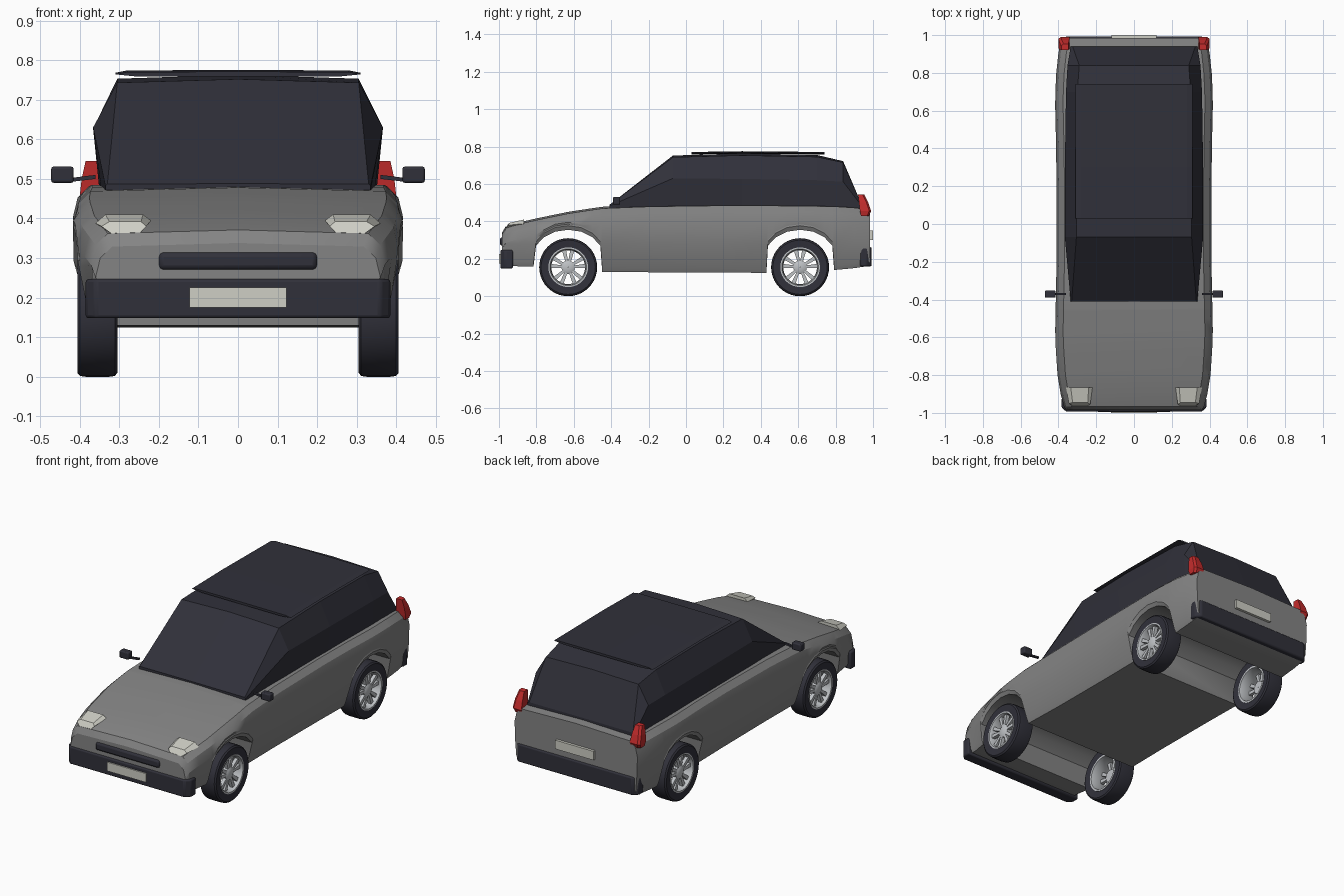
import bpy, bmesh, math
from mathutils import Matrix, Vector

if "Cube" in bpy.data.objects:
    bpy.data.objects.remove(bpy.data.objects["Cube"])


def material(name, rgb):
    m = bpy.data.materials.new(name)
    m.diffuse_color = (*rgb, 1)
    m.use_nodes = True
    m.node_tree.nodes["Principled BSDF"].inputs["Base Color"].default_value = m.diffuse_color
    return m


GREY = material("body grey", (0.23, 0.23, 0.23))
DARK = material("dark trim", (0.03, 0.03, 0.042))
RED = material("tail red", (0.55, 0.025, 0.025))
PALE = material("lamp white", (0.62, 0.62, 0.56))
SILVER = material("wheel silver", (0.52, 0.54, 0.56))


def finish(name, bm, mat, smooth=30, bevel=0):
    bmesh.ops.recalc_face_normals(bm, faces=bm.faces)
    me = bpy.data.meshes.new(name)
    bm.to_mesh(me)
    bm.free()
    me.materials.append(mat)
    ob = bpy.data.objects.new(name, me)
    bpy.context.collection.objects.link(ob)
    bpy.ops.object.select_all(action='DESELECT')
    bpy.context.view_layer.objects.active = ob
    ob.select_set(True)
    if bevel:
        b = ob.modifiers.new("bevel", 'BEVEL')
        b.width, b.segments = bevel, 2
    if smooth:
        bpy.ops.object.shade_smooth_by_angle(angle=math.radians(smooth))
    return ob


def loft(name, rings, mat, smooth=30, bevel=0):
    """Skin closed rings of equal point count and cap both ends."""
    bm = bmesh.new()
    vs = [[bm.verts.new(p) for p in r] for r in rings]
    n = len(vs[0])
    for a, b in zip(vs, vs[1:]):
        for i in range(n):
            bm.faces.new((a[i], a[(i + 1) % n], b[(i + 1) % n], b[i]))
    bm.faces.new(vs[0])
    bm.faces.new(vs[-1])
    return finish(name, bm, mat, smooth, bevel)


def box(name, lo, hi, mat, bevel=0):
    ring = lambda z: [(lo[0], lo[1], z), (hi[0], lo[1], z), (hi[0], hi[1], z), (lo[0], hi[1], z)]
    return loft(name, [ring(lo[2]), ring(hi[2])], mat, 30 if bevel else 0, bevel)


def interp(table, y):
    for (y0, a), (y1, b) in zip(table, table[1:]):
        if y <= y1:
            return a + (b - a) * max(0, y - y0) / (y1 - y0)
    return table[-1][1]


def symmetric(y, half, crown):
    """Half section (bottom to top) mirrored in x, with a centre top point."""
    return ([(x, y, z) for x, z in half] + [(0, y, crown)]
            + [(-x, y, z) for x, z in reversed(half)])


# Body shell: sections along y, bottom edge follows the wheel arches
FRONT, REAR = -0.63, 0.61
DECK = [(-0.985, 0.335), (-0.965, 0.368), (-0.9, 0.39), (-0.8, 0.413), (-0.62, 0.45),
        (-0.4, 0.482), (0.3, 0.492), (0.85, 0.485), (0.985, 0.468)]
WIDTH = [(-0.985, 0.36), (-0.95, 0.38), (-0.8, 0.405), (-0.6, 0.418), (-0.2, 0.41),
         (0.3, 0.41), (0.65, 0.418), (0.85, 0.41), (0.985, 0.385)]
ARCH = [(-0.172, 0.27), (-0.13, 0.315), (-0.07, 0.345), (0, 0.355),
        (0.07, 0.345), (0.13, 0.315), (0.172, 0.27)]

stations = [(-0.985, 0.17, 0.0), (-0.965, 0.165, 0.0), (-0.9, 0.16, 0.02), (-0.815, 0.16, 0.02)]
stations += [(FRONT + o, z, 0.0) for o, z in ARCH]
stations += [(-0.448, 0.13, 0.04), (-0.2, 0.128, 0.04), (0.2, 0.126, 0.04), (0.43, 0.125, 0.04)]
stations += [(REAR + o, z, 0.0) for o, z in ARCH]
stations += [(0.792, 0.14, 0.03), (0.9, 0.15, 0.02), (0.965, 0.16, 0.01), (0.985, 0.17, 0.01)]

rings = []
for y, low, tuck in stations:
    top, w = interp(DECK, y), interp(WIDTH, y)
    half = [(w - tuck - 0.01, low), (w - tuck, low + 0.022),
            (w - 0.003, max(0.28, low + 0.03) if top > 0.36 else 0.25),
            (w, max(top - 0.085, low + 0.04)), (w - 0.012, top - 0.035),
            (w - 0.042, top - 0.006)]
    rings.append(symmetric(y, half, top + 0.003))
loft("body_shell", rings, GREY, 25)

# Glasshouse: base, waist and roof edge at each section
cabin = [(-0.41, (0.335, 0.47), (0.335, 0.482), (0.33, 0.487), 0.488),
         (-0.07, (0.345, 0.47), (0.366, 0.63), (0.305, 0.743), 0.752),
         (0.3, (0.35, 0.47), (0.366, 0.627), (0.305, 0.753), 0.763),
         (0.7, (0.35, 0.47), (0.36, 0.62), (0.3, 0.745), 0.755),
         (0.84, (0.345, 0.47), (0.352, 0.612), (0.29, 0.715), 0.722),
         (0.94, (0.335, 0.465), (0.335, 0.482), (0.325, 0.487), 0.488)]
loft("glasshouse", [symmetric(y, h, c) for y, *h, c in cabin], DARK, 0)

# Roof panel with thinned edges
panel = [(0.03, 0.764), (0.3, 0.768), (0.74, 0.764)]
loft("roof_panel", [symmetric(y, [(0.25, z - 0.006), (0.31, z), (0.28, z + 0.006)], z + 0.007)
                    for y, z in panel], DARK, 0)


# Bumpers wrap around the corners
def bumper(name, s, y_face, y_back, z0, z1):
    outline = [(0.385, y_back), (0.385, y_face - 0.025), (0.36, y_face),
               (-0.36, y_face), (-0.385, y_face - 0.025), (-0.385, y_back)]
    loft(name, [[(x, s * y, z) for x, y in outline] for z in (z0, z1)], DARK, 30, 0.008)


bumper("front_bumper", -1, 0.993, 0.925, 0.148, 0.247)
bumper("rear_bumper", 1, 0.993, 0.93, 0.16, 0.262)

# Grille and number plates
box("grille", (-0.2, -0.995, 0.27), (0.2, -0.96, 0.315), DARK, 0.012)
box("front_plate", (-0.122, -1.0, 0.175), (0.122, -0.991, 0.225), PALE)
box("rear_plate", (-0.12, 0.984, 0.3), (0.12, 1.0, 0.35), PALE)

for s, side in ((1, "right"), (-1, "left")):
    # Headlamp wedge
    lamp_front = [(0.25, -0.965, 0.362), (0.32, -0.965, 0.362), (0.345, -0.95, 0.38),
                  (0.325, -0.945, 0.392), (0.245, -0.945, 0.392), (0.232, -0.955, 0.38)]
    lamp_back = [(0.245, -0.865, 0.37), (0.335, -0.865, 0.37), (0.36, -0.865, 0.388),
                 (0.335, -0.865, 0.41), (0.24, -0.865, 0.41), (0.22, -0.865, 0.395)]
    loft(side + "_headlamp", [[(s * x, y, z) for x, y, z in r]
                              for r in (lamp_front, lamp_back)], PALE, 0)

    # Tail lamp leaning with the rear window
    tail = [(0.43, 0.345, 0.395, 0.935, 0.978), (0.455, 0.34, 0.4, 0.93, 0.99),
            (0.5, 0.343, 0.395, 0.925, 0.975), (0.545, 0.348, 0.385, 0.92, 0.953)]
    loft(side + "_tail_lamp", [[(s * x0, y0, z), (s * x1, y0, z), (s * x1, y1 - 0.01, z),
                                (s * (x1 - 0.012), y1, z), (s * x0, y1, z)]
                               for z, x0, x1, y0, y1 in tail], RED, 0)

    # Door mirror on its arm
    xs = sorted((s * 0.415, s * 0.472))
    box(side + "_mirror", (xs[0], -0.39, 0.49), (xs[1], -0.352, 0.531), DARK, 0.006)
    arm = lambda x, z: [(s * x, -0.376, z), (s * x, -0.364, z),
                        (s * x, -0.364, z + 0.01), (s * x, -0.376, z + 0.01)]
    loft(side + "_mirror_arm", [arm(0.36, 0.5), arm(0.425, 0.492)], DARK, 0)


def lathe(name, profile, mat, centre, s, steps=40):
    """Turn a closed (x, radius) profile about the axle."""
    bm = bmesh.new()
    rows = []
    for k in range(steps):
        a = 2 * math.pi * k / steps
        rows.append([bm.verts.new((s * x, centre[0] + r * math.cos(a), centre[1] + r * math.sin(a)))
                     for x, r in profile])
    n = len(profile)
    for k in range(steps):
        a, b = rows[k], rows[(k + 1) % steps]
        for i in range(n):
            bm.faces.new((a[i], a[(i + 1) % n], b[(i + 1) % n], b[i]))
    return finish(name, bm, mat, 40)


# Wheels: tyre, open rim barrel, hub and five pairs of spokes
TYRE = [(0.31, 0.104), (0.305, 0.145), (0.311, 0.153), (0.325, 0.155), (0.385, 0.155),
        (0.399, 0.153), (0.406, 0.145), (0.402, 0.104)]
RIM = [(0.308, 0.095), (0.308, 0.106), (0.404, 0.106), (0.404, 0.098), (0.395, 0.093), (0.33, 0.09)]
HUB = [(0.36, 0.001), (0.36, 0.036), (0.388, 0.036), (0.395, 0.024), (0.395, 0.001)]
for s, side in ((1, "right"), (-1, "left")):
    for cy, end in ((FRONT, "front"), (REAR, "rear")):
        label, c = f"{end}_{side}_", (cy, 0.155)
        lathe(label + "tyre", TYRE, DARK, c, s)
        lathe(label + "rim", RIM, SILVER, c, s)
        lathe(label + "hub", HUB, SILVER, c, s, 20)
        bm = bmesh.new()
        for k in range(10):
            a = math.pi / 2 + 2 * math.pi * (k // 2) / 5 + (0.24 if k % 2 else -0.24)
            turn = Matrix.Translation((0, *c)) @ Matrix.Rotation(a, 4, 'X')
            cube = bmesh.ops.create_cube(bm, size=1)["verts"]
            for v in cube:
                outer = v.co.y > 0
                v.co = turn @ Vector((s * (0.38 + v.co.x * 0.02), 0.096 if outer else 0.028,
                                      v.co.z * (0.022 if outer else 0.014)))
        finish(label + "spokes", bm, SILVER, 0)
